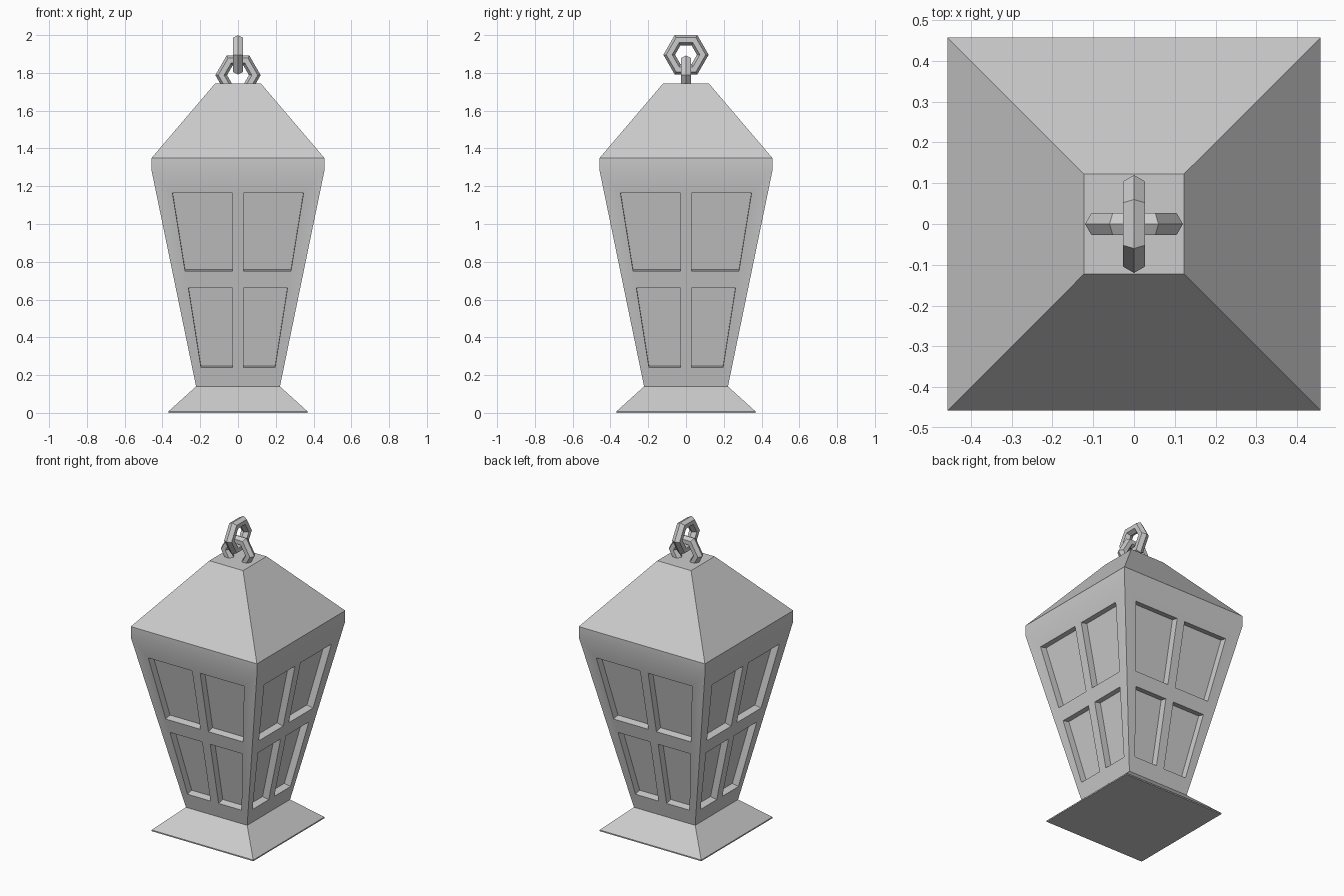
import bpy, bmesh
from math import radians, pi
from mathutils import Vector, Matrix

if "Cube" in bpy.data.objects:
    bpy.data.objects.remove(bpy.data.objects["Cube"])


def new_object(name, bm):
    bmesh.ops.recalc_face_normals(bm, faces=bm.faces)
    mesh = bpy.data.meshes.new(name)
    bm.to_mesh(mesh)
    bm.free()
    ob = bpy.data.objects.new(name, mesh)
    bpy.context.collection.objects.link(ob)
    return ob


def activate(ob):
    bpy.ops.object.select_all(action='DESELECT')
    ob.select_set(True)
    bpy.context.view_layer.objects.active = ob


# Lantern shell: square sections (half width, height) from foot to roof cap
profile = [(0.368, 0.0), (0.368, 0.008), (0.222, 0.14),
           (0.457, 1.28), (0.457, 1.35), (0.122, 1.743)]
bm = bmesh.new()
rings = [[bm.verts.new((sx * w, sy * w, z))
          for sx, sy in ((-1, -1), (1, -1), (1, 1), (-1, 1))] for w, z in profile]
for a, b in zip(rings, rings[1:]):
    for i in range(4):
        j = (i + 1) % 4
        bm.faces.new((a[i], a[j], b[j], b[i]))
bm.faces.new(rings[0])
bm.faces.new(rings[-1])
shell = new_object("lantern_shell", bm)

# Window cutters: two rows of two panes on each of the four tapered sides
SLOPE = (0.457 - 0.222) / (1.28 - 0.14)
NORMAL = Vector((0, -1, -SLOPE)).normalized()
DEPTH = 0.045
# rows: bottom z, outer x at bottom, top z, outer x at top
rows = [(0.24, 0.196, 0.66, 0.262), (0.75, 0.28, 1.165, 0.347)]
bm = bmesh.new()
for z0, x0, z1, x1 in rows:
    for side in (-1, 1):
        outline = [Vector((side * x, -(0.222 + SLOPE * (z - 0.14)), z))
                   for x, z in ((0.029, z0), (x0, z0), (x1, z1), (0.029, z1))]
        for turn in range(4):
            rot = Matrix.Rotation(turn * pi / 2, 3, 'Z')
            out = [bm.verts.new(rot @ (p + NORMAL * 0.03)) for p in outline]
            inn = [bm.verts.new(rot @ (p - NORMAL * DEPTH)) for p in outline]
            bm.faces.new(out)
            bm.faces.new(inn)
            for i in range(4):
                j = (i + 1) % 4
                bm.faces.new((out[i], out[j], inn[j], inn[i]))
cutter = new_object("window_cutter", bm)
cutter.hide_render = True

cut = shell.modifiers.new("windows", 'BOOLEAN')
cut.operation = 'DIFFERENCE'
cut.solver = 'EXACT'
cut.object = cutter
activate(shell)
bpy.ops.object.modifier_apply(modifier=cut.name)
bpy.data.objects.remove(cutter)
bpy.ops.object.shade_smooth_by_angle(angle=radians(30))

# Two linked hexagonal chain rings at the top
for name, z, turn in (("lower_chain_link", 1.788, 0), ("upper_chain_link", 1.896, pi / 2)):
    bpy.ops.mesh.primitive_torus_add(
        major_segments=6, minor_segments=6, major_radius=0.089, minor_radius=0.031,
        location=(0, 0, z), rotation=(pi / 2, 0, turn))
    bpy.context.object.name = name
    bpy.ops.object.shade_flat()
